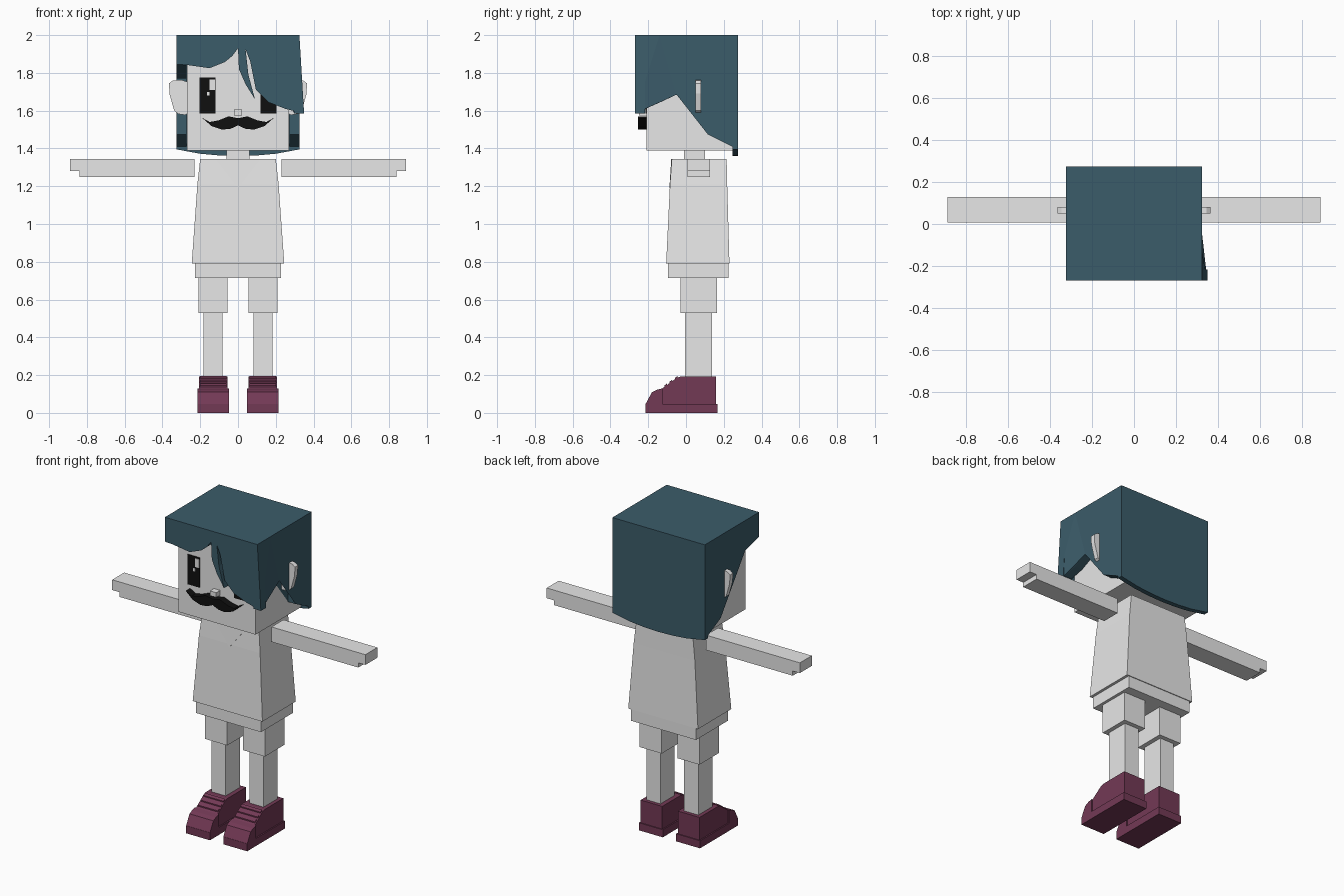
import bpy
import bmesh

cube = bpy.data.objects.get("Cube")
if cube:
    bpy.data.objects.remove(cube, do_unlink=True)


def material(name, rgb):
    m = bpy.data.materials.new(name)
    m.use_nodes = True
    m.diffuse_color = (*rgb, 1)
    m.node_tree.nodes["Principled BSDF"].inputs["Base Color"].default_value = (*rgb, 1)
    m.node_tree.nodes["Principled BSDF"].inputs["Roughness"].default_value = 0.8
    return m


GREY = material("light grey", (0.8, 0.8, 0.8))
TEAL = material("dark teal", (0.044, 0.107, 0.144))
PLUM = material("plum", (0.171, 0.041, 0.091))
BLACK = material("black", (0.005, 0.005, 0.005))


def finish(name, bm, mat):
    bmesh.ops.recalc_face_normals(bm, faces=bm.faces)
    mesh = bpy.data.meshes.new(name)
    bm.to_mesh(mesh)
    bm.free()
    mesh.materials.append(mat)
    ob = bpy.data.objects.new(name, mesh)
    bpy.context.collection.objects.link(ob)
    return ob


def loft(name, rings, mat, triangulate=False):
    """Join equal rings of points into a closed solid."""
    bm = bmesh.new()
    vs = [[bm.verts.new(p) for p in ring] for ring in rings]
    n = len(vs[0])
    for low, high in zip(vs, vs[1:]):
        for i in range(n):
            j = (i + 1) % n
            bm.faces.new((low[i], low[j], high[j], high[i]))
    bm.faces.new(vs[0])
    bm.faces.new(vs[-1])
    if triangulate:
        bmesh.ops.triangulate(bm, faces=bm.faces[:])
    return finish(name, bm, mat)


def prism_y(name, pts, y0, y1, mat):
    """Outline in x, z pushed along y."""
    return loft(name, [[(x, y, z) for x, z in pts] for y in (y0, y1)], mat)


def prism_x(name, pts, x0, x1, mat, shift=lambda y, z: 0):
    """Outline in y, z pushed along x, with optional sideways shift."""
    return loft(name, [[(x + shift(y, z), y, z) for y, z in pts] for x in (x0, x1)], mat, True)


def rect(x0, x1, y0, y1, z):
    return [(x0, y0, z), (x1, y0, z), (x1, y1, z), (x0, y1, z)]


def box(name, x0, x1, y0, y1, z0, z1, mat):
    return loft(name, [rect(x0, x1, y0, y1, z) for z in (z0, z1)], mat)


def flip(pts):
    return pts + [(-x, z) for x, z in reversed(pts) if x]


# Head and neck
box("head", -0.27, 0.27, -0.21, 0.25, 1.39, 1.96, GREY)
box("neck", -0.06, 0.06, -0.01, 0.1, 1.33, 1.4, GREY)
box("nose", -0.022, 0.022, -0.25, -0.205, 1.575, 1.605, GREY)

# Moustache
prism_y("moustache", flip([(0, 1.56), (-0.05, 1.57), (-0.105, 1.548), (-0.15, 1.54),
                           (-0.19, 1.562), (-0.14, 1.518), (-0.085, 1.5),
                           (-0.04, 1.504), (0, 1.522)]), -0.254, -0.205, BLACK)

# Torso: shirt, neckline and hem
levels = [(0.245, -0.105, 0.23, 0.79), (0.215, -0.085, 0.218, 1.21), (0.2, -0.075, 0.215, 1.345)]
loft("shirt", [rect(-w, w, f, b, z) for w, f, b, z in levels], GREY)
loft("neckline", [[(-0.12, y - 0.002, 1.345), (0.12, y - 0.002, 1.345), (0, y - 0.012, 1.19)]
                  for y in (-0.076, -0.072)], GREY)
box("hem", -0.228, 0.228, -0.095, 0.225, 0.715, 0.8, GREY)

# Paired parts
for side, s in (("left", 1), ("right", -1)):
    def span(a, b):
        return sorted((s * a, s * b))

    # Eyes with highlights
    box(f"{side}_eye", *span(0.12, 0.205), -0.214, -0.205, 1.585, 1.775, BLACK)
    box(f"{side}_eye_large_glint", *span(0.122, 0.15), -0.217, -0.208, 1.71, 1.765, GREY)
    box(f"{side}_eye_small_glint", *span(0.15, 0.165), -0.217, -0.208, 1.68, 1.70, GREY)

    # Ear
    ear = [(0.26, 1.75), (0.30, 1.763), (0.345, 1.76), (0.365, 1.745), (0.363, 1.69),
           (0.338, 1.6), (0.315, 1.582), (0.28, 1.577), (0.26, 1.59)]
    prism_y(f"{side}_ear", [(s * x, z) for x, z in ear], 0.05, 0.08, GREY)

    # Arm with stepped hand
    arm = [(0.23, 1.25), (0.84, 1.25), (0.84, 1.28), (0.89, 1.28), (0.89, 1.345), (0.23, 1.345)]
    prism_y(f"{side}_arm", [(s * x, z) for x, z in arm], 0.008, 0.128, GREY)

    # Leg
    box(f"{side}_trouser_leg", *span(0.055, 0.21), -0.03, 0.165, 0.53, 0.73, GREY)
    box(f"{side}_shin", *span(0.083, 0.183), -0.005, 0.137, 0.17, 0.54, GREY)

    # Shoe: upper, sole, toe cap and laces
    upper = [(-0.2, 0.03), (-0.2, 0.07), (-0.175, 0.11), (-0.125, 0.13), (-0.05, 0.185),
             (-0.03, 0.192), (0.16, 0.192), (0.16, 0.03)]
    prism_x(f"{side}_shoe_upper", upper, s * 0.055, s * 0.207, PLUM)
    box(f"{side}_shoe_sole", *span(0.047, 0.215), -0.215, 0.166, 0, 0.048, PLUM)
    cap = [(-0.215, 0.045), (-0.18, 0.11), (-0.155, 0.122), (-0.125, 0.13), (-0.125, 0.045)]
    prism_x(f"{side}_toe_cap", cap, s * 0.047, s * 0.215, PLUM)
    for i in range(3):
        y, z = -0.115 + i * 0.028, 0.137 + i * 0.02
        lace = [(y, z - 0.02), (y, z + 0.008), (y + 0.014, z + 0.018), (y + 0.014, z - 0.02)]
        prism_x(f"{side}_lace_{i + 1}", lace, s * 0.06, s * 0.2, PLUM)

# Hair: crown, back, fringe and sides
box("hair_crown", -0.325, 0.325, -0.27, 0.275, 1.94, 2.0, TEAL)
prism_y("hair_back", flip([(0.325, 2), (0.325, 1.395), (0.2, 1.372), (0.1, 1.363), (0, 1.36)])
        + [(-0.1, 2)], 0.245, 0.275, TEAL)
fringe = [(-0.325, 2), (-0.325, 1.845), (-0.27, 1.842), (-0.15, 1.825), (-0.07, 1.857),
          (-0.03, 1.89), (0, 1.93), (0.005, 1.82), (0.04, 1.74), (0.09, 1.66),
          (0.055, 1.79), (0.04, 1.925), (0.065, 1.86), (0.095, 1.71), (0.16, 1.645),
          (0.25, 1.61), (0.35, 1.585), (0.325, 2)]
prism_y("hair_fringe", fringe, -0.27, -0.218, TEAL)

back_edge = [(0, 1.77), (0.115, 1.77), (0.115, 1.475), (0.275, 1.395), (0.275, 2)]


def flare(y, z):
    return 0.025 * max(0, (-0.14 - y) / 0.13) * (2 - z) / 0.415


prism_x("hair_left_side", [(-0.27, 2), (-0.27, 1.585), (-0.14, 1.643), (-0.05, 1.685),
                           (-0.03, 1.7)] + back_edge + [(-0.14, 2)],
        0.272, 0.325, TEAL, flare)
prism_x("hair_right_side", [(-0.27, 2), (-0.27, 1.845), (-0.12, 1.805)] + back_edge,
        -0.325, -0.272, TEAL)
